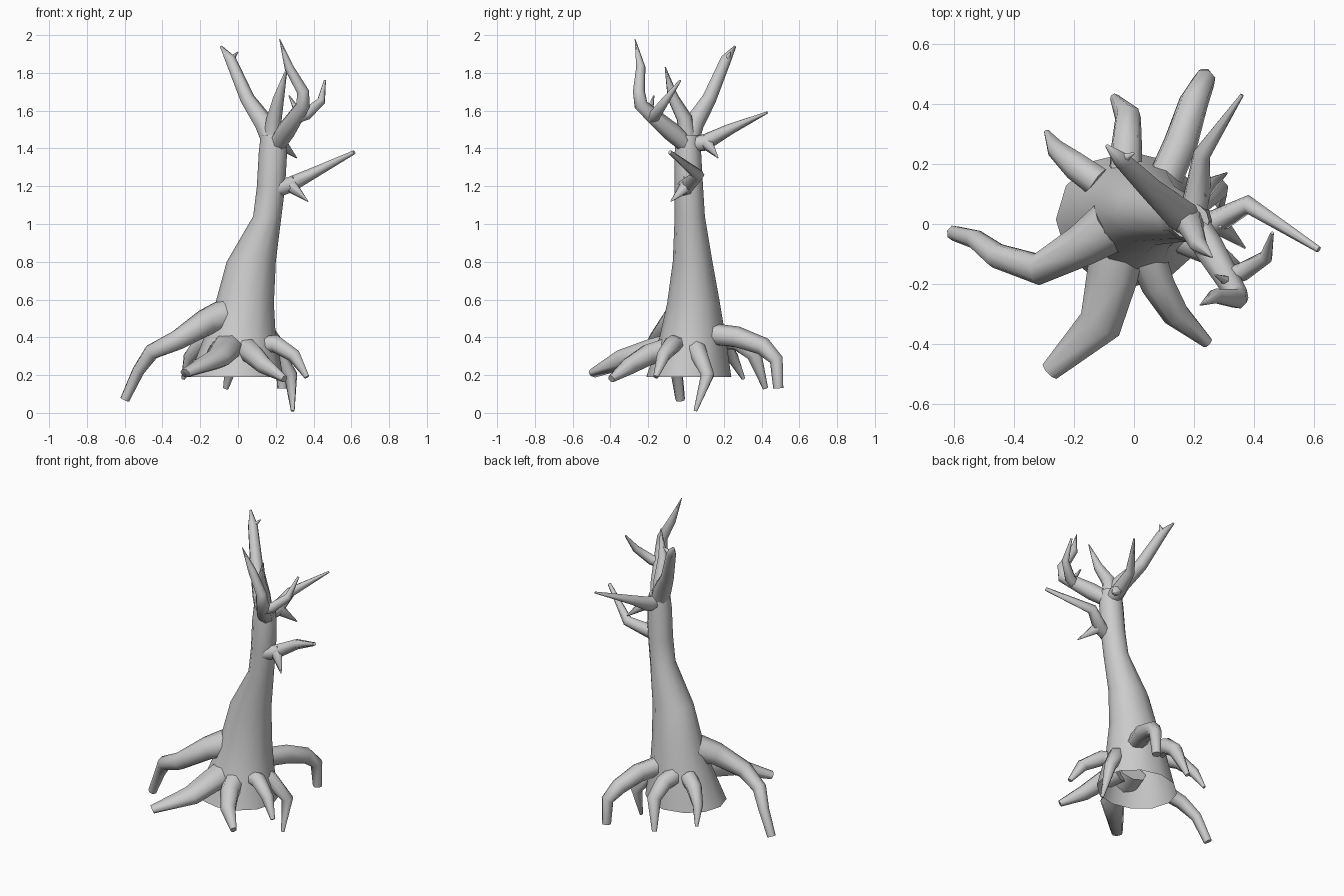
import bpy, bmesh, math
from mathutils import Vector

cube = bpy.data.objects.get("Cube")
if cube:
    bpy.data.objects.remove(cube, do_unlink=True)

bark = bpy.data.materials.new("grey_bark")
bark.use_nodes = True
GREY = (0.6, 0.6, 0.6, 1)
bark.diffuse_color = GREY
bark.node_tree.nodes["Principled BSDF"].inputs["Base Color"].default_value = GREY


def skin(name, rings, cap_start=False):
    """Join rings of points into one smooth-shaded object."""
    bm = bmesh.new()
    loops = [[bm.verts.new(p) for p in ring] for ring in rings]
    n = len(loops[0])
    for a, b in zip(loops, loops[1:]):
        for i in range(n):
            j = (i + 1) % n
            bm.faces.new((a[i], a[j], b[j], b[i]))
    if cap_start:
        bm.faces.new(loops[0][::-1])
    bm.faces.new(loops[-1])
    bmesh.ops.recalc_face_normals(bm, faces=bm.faces)
    mesh = bpy.data.meshes.new(name)
    bm.to_mesh(mesh)
    bm.free()
    mesh.materials.append(bark)
    obj = bpy.data.objects.new(name, mesh)
    bpy.context.collection.objects.link(obj)
    bpy.ops.object.select_all(action='DESELECT')
    obj.select_set(True)
    bpy.context.view_layer.objects.active = obj
    bpy.ops.object.shade_smooth_by_angle(angle=math.radians(80))


def limb(name, path, radii, sides=7, flat=1.0):
    """Tapering tube that follows a bent path; flat squashes its height."""
    pts = [Vector(p) for p in path]
    rings, side = [], None
    for k, (p, r) in enumerate(zip(pts, radii)):
        before = (p - pts[k - 1]).normalized() if k else Vector()
        after = (pts[k + 1] - p).normalized() if k < len(pts) - 1 else Vector()
        t = (before + after).normalized()
        if side is None:
            side = t.orthogonal()
        side = (side - t * side.dot(t)).normalized()
        up = t.cross(side)
        turn = [math.tau * i / sides for i in range(sides)]
        spokes = [r * (side * math.cos(a) + up * math.sin(a)) for a in turn]
        rings.append([p + Vector((s.x, s.y, s.z * flat)) for s in spokes])
    skin(name, rings, cap_start=True)


# Trunk: height, then x range and y range of each section; open underneath
sections = [
    (0.19, -0.26, 0.24, -0.21, 0.24), (0.4, -0.18, 0.2, -0.14, 0.21),
    (0.58, -0.12, 0.19, -0.1, 0.18), (0.8, -0.06, 0.2, -0.07, 0.14),
    (1.04, 0.08, 0.23, -0.06, 0.1), (1.2, 0.1, 0.25, -0.06, 0.09),
    (1.38, 0.11, 0.26, -0.06, 0.08), (1.47, 0.12, 0.25, -0.05, 0.07)]
rings = []
for z, x0, x1, y0, y1 in sections:
    ring = []
    for i in range(12):
        a = math.tau * i / 12
        ring.append(((x0 + x1) / 2 + (x1 - x0) / 2 * math.cos(a),
                     (y0 + y1) / 2 + (y1 - y0) / 2 * math.sin(a), z))
    rings.append(ring)
skin("trunk", rings)

# Roots
limb("front_right_root", [(-.05, -.07, .36), (-.07, -.17, .335), (-.11, -.33, .285),
     (-.28, -.49, .21)], (.09, .088, .075, .034), flat=0.7)
limb("front_left_root", [(.04, -.09, .34), (.08, -.2, .31), (.14, -.3, .25),
     (.245, -.395, .18)], (.065, .058, .047, .02))
limb("right_root", [(-.08, -.01, .51), (-.17, -.07, .48), (-.32, -.15, .385),
     (-.46, -.105, .32), (-.53, -.05, .22), (-.6, -.03, .07)],
     (.09, .072, .054, .043, .033, .026))
limb("back_right_root", [(-.12, .14, .39), (-.19, .19, .37), (-.26, .25, .29),
     (-.29, .305, .18)], (.052, .048, .032, .01))
limb("back_root", [(-.03, .15, .39), (-.025, .27, .38), (-.02, .36, .31),
     (-.065, .42, .13)], (.058, .052, .044, .015))
limb("back_left_root", [(.08, .1, .42), (.155, .27, .4), (.2, .41, .35),
     (.235, .48, .28), (.235, .49, .13)], (.06, .058, .05, .038, .028))
limb("left_root", [(.13, -.04, .36), (.2, -.07, .365), (.3, -.12, .3),
     (.365, -.16, .19)], (.05, .048, .037, .014))
limb("left_long_root", [(.14, .04, .35), (.19, .06, .33), (.28, .115, .2),
     (.29, .05, .01)], (.05, .05, .037, .01))

# Main branches of the crown
limb("back_right_branch", [(.185, .01, 1.42), (.14, .04, 1.53), (.05, .12, 1.66),
     (-.04, .21, 1.87), (-.09, .26, 1.94)], (.055, .055, .04, .03, .006))
limb("front_left_branch", [(.2, .01, 1.41), (.25, -.08, 1.49), (.345, -.24, 1.63),
     (.345, -.25, 1.7), (.27, -.24, 1.83), (.22, -.27, 1.98)],
     (.045, .052, .038, .033, .025, .002))
limb("middle_branch", [(.18, .01, 1.42), (.19, -.01, 1.56), (.215, -.07, 1.67),
     (.26, -.11, 1.83)], (.055, .042, .03, .003))
limb("back_left_branch", [(.19, .02, 1.42), (.21, .1, 1.43), (.225, .23, 1.5),
     (.36, .43, 1.59)], (.045, .045, .03, .006))
limb("low_left_branch", [(.19, -.01, 1.18), (.27, .005, 1.205), (.38, .065, 1.26),
     (.615, -.085, 1.38)], (.045, .043, .032, .011))

# Side shoots
limb("crooked_shoot", [(.3, -.18, 1.56), (.36, -.16, 1.58), (.44, -.11, 1.65),
     (.46, -.03, 1.76)], (.032, .032, .023, .006))
for name, start, end, r in [
        ("right_tip_shoot", (-.05, .21, 1.86), (0, .235, 1.91), .026),
        ("inner_shoot", (.33, -.2, 1.57), (.27, -.17, 1.68), .026),
        ("hanging_shoot", (.21, .1, 1.44), (.31, .17, 1.35), .042),
        ("low_hanging_shoot", (.27, .01, 1.21), (.37, -.08, 1.12), .042),
        ("low_rising_shoot", (.27, 0, 1.19), (.29, -.01, 1.25), .025)]:
    limb(name, [start, end], (r, .003), 6)
